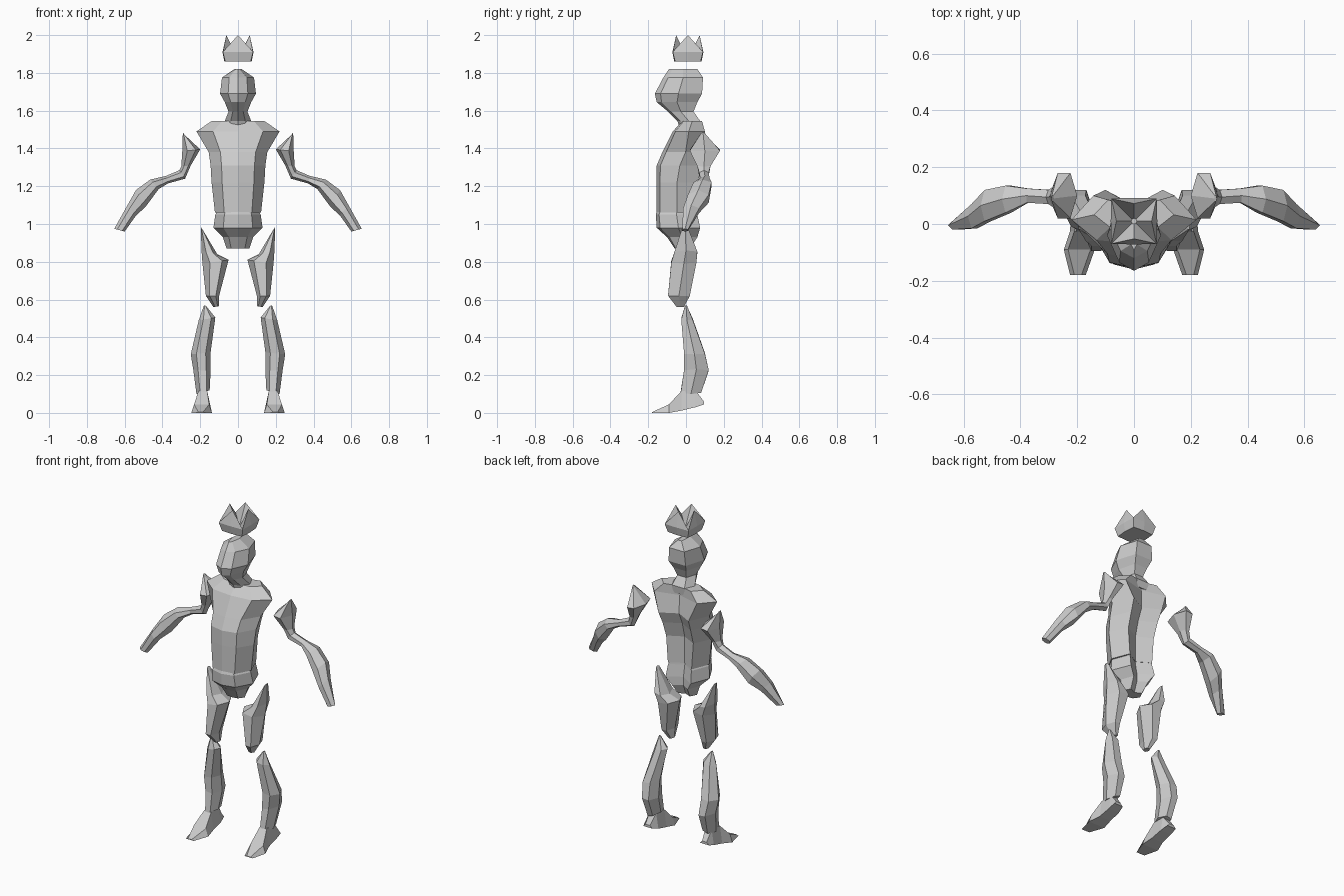
import bpy, bmesh, math


def loft(name, rings, mirror=False):
    """Skin equal-length point rings into a closed flat-shaded object."""
    bm = bmesh.new()
    loops = [[bm.verts.new(p) for p in ring] for ring in rings]
    n = len(loops[0])
    for a, b in zip(loops, loops[1:]):
        for i in range(n):
            j = (i + 1) % n
            bm.faces.new((a[i], a[j], b[j], b[i]))
    bm.faces.new(loops[0])
    bm.faces.new(loops[-1])
    bmesh.ops.recalc_face_normals(bm, faces=bm.faces)
    mesh = bpy.data.meshes.new(name)
    bm.to_mesh(mesh)
    bm.free()
    obj = bpy.data.objects.new(name, mesh)
    bpy.context.collection.objects.link(obj)
    if mirror:
        obj.modifiers.new("Mirror", 'MIRROR')
    return obj


def body(name, half, sections):
    """half: (width, depth) template; sections: z, half width, front y, back y."""
    outline = half + [(-u, v) for u, v in reversed(half[1:-1])]
    return loft(name, [[(u * w, f + v * (b - f), z) for u, v in outline]
                       for z, w, f, b in sections])


HEX = [(0, .5), (.28, 0), (.75, 0), (1, .5), (.75, 1), (.28, 1)]


def limb(name, sections):
    """sections: outer x, z, inner x, z, front y, back y."""
    return loft(name, [[(xo + t * (xi - xo), f + v * (b - f), zo + t * (zi - zo))
                        for t, v in HEX]
                       for xo, zo, xi, zi, f, b in sections], True)


# Head and neck
body("head", [(0, 0), (.55, .12), (1, .5), (.6, 1), (0, 1)], [
    (1.50, .065, -.03, .07), (1.545, .07, -.045, .075), (1.595, .05, -.095, .04),
    (1.645, .07, -.155, .06), (1.69, .095, -.165, .085),
    (1.775, .085, -.12, .09), (1.82, .02, -.09, .06)])

# Torso with a hollow spine line
TRUNK = [(0, 0), (.6, .08), (1, .5), (.65, 1), (0, .78)]
body("torso", TRUNK, [
    (1.545, .14, -.02, .085), (1.49, .22, -.07, .10), (1.38, .155, -.125, .12),
    (1.31, .145, -.155, .09), (1.22, .14, -.155, .06), (1.06, .122, -.155, .06)])

# Hips
body("hips", TRUNK, [
    (1.08, .10, -.15, .05), (1.05, .12, -.16, .06), (.98, .13, -.155, .075),
    (.93, .08, -.10, .06), (.87, .06, -.06, .02)])

# Floating crown: eight-sided cup with four points
crown = []
for r_axis, z_axis, r_diag, z_diag in [(.072, 1.86, .095, 1.86), (.082, 1.91, .113, 1.91),
                                       (.062, 2.0, .112, 1.912), (.01, 1.89, .01, 1.89)]:
    ring = []
    for i in range(8):
        a = i * math.pi / 4
        r, z = (r_diag, z_diag) if i % 2 else (r_axis, z_axis)
        ring.append((r * math.cos(a), .01 + r * math.sin(a), z))
    crown.append(ring)
loft("crown", crown)

# Arms
limb("arm", [
    (.292, 1.485, .282, 1.47, .08, .10), (.295, 1.385, .20, 1.395, .02, .18),
    (.30, 1.305, .25, 1.31, .06, .13), (.31, 1.285, .28, 1.24, .07, .12),
    (.38, 1.255, .37, 1.215, .075, .125), (.465, 1.235, .42, 1.185, .04, .135),
    (.54, 1.18, .49, 1.09, .01, .12), (.585, 1.10, .54, 1.045, -.015, .07),
    (.655, .975, .60, .96, -.02, .01)])

# Thighs
limb("thigh", [
    (.197, .985, .187, .97, -.02, .01), (.193, .86, .11, .84, -.06, .06),
    (.188, .79, .05, .81, -.078, .055), (.17, .62, .10, .62, -.095, .02),
    (.13, .56, .10, .565, -.05, -.01)])

# Shins
limb("shin", [
    (.18, .57, .168, .565, -.005, .005), (.208, .49, .12, .505, -.025, .035),
    (.25, .31, .145, .32, -.01, .10), (.237, .23, .145, .22, -.01, .12),
    (.22, .10, .15, .12, -.028, .08)])

# Feet: y, inner x, outer x, bottom z, top z
feet = [(.095, .16, .22, .045, .06), (.05, .15, .222, .03, .12), (-.025, .148, .225, .012, .115),
        (-.09, .138, .247, 0, .045), (-.18, .17, .225, 0, .004)]
loft("foot", [[(a, y, b0), (c, y, b0), (c - .015, y, t), (a + .015, y, t)]
              for y, a, c, b0, t in feet], True)
